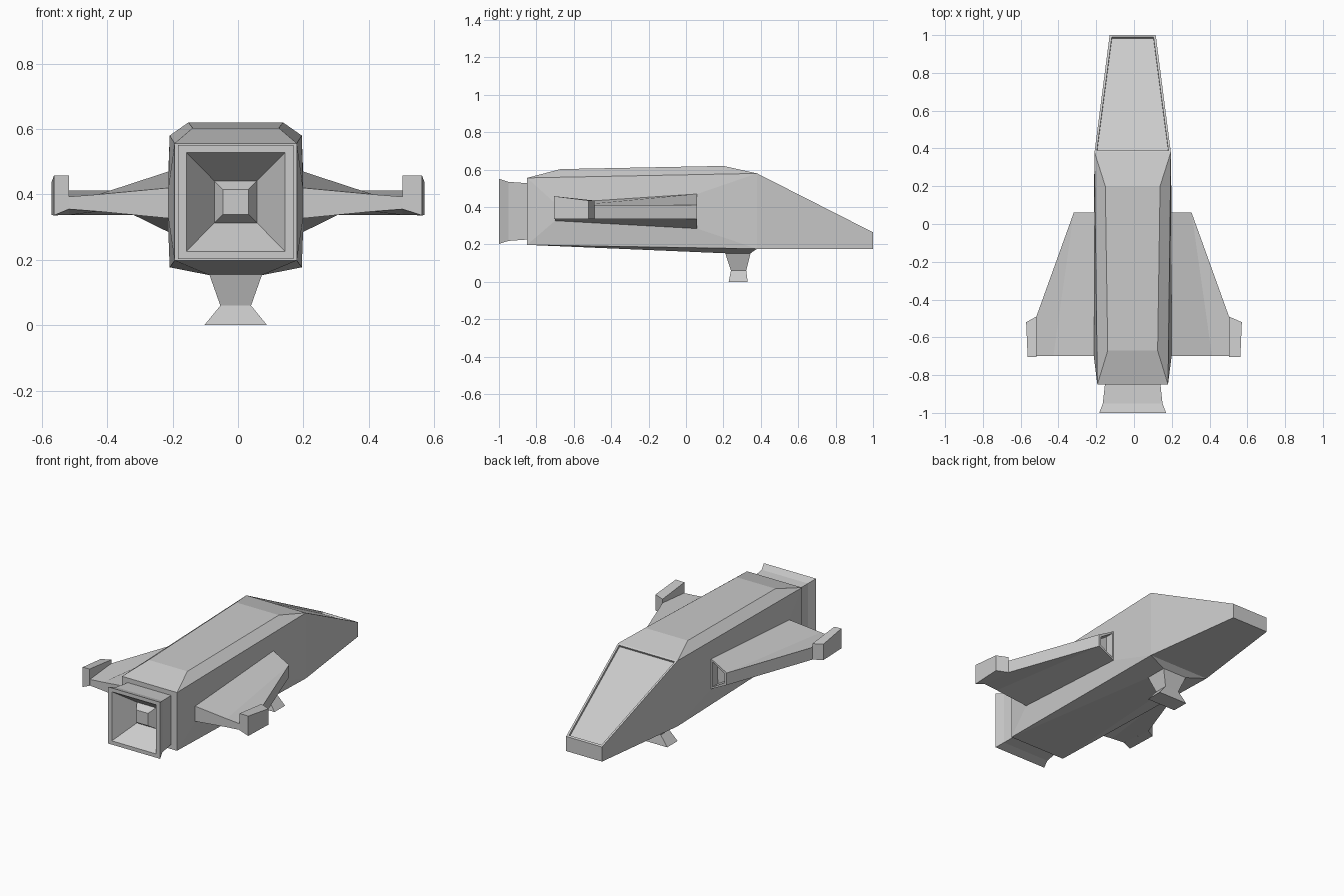
import bpy
import bmesh

cube = bpy.data.objects.get("Cube")
if cube:
    bpy.data.objects.remove(cube, do_unlink=True)

SHIFT = -0.007  # the hull sits slightly off the wing tips' centre line

grey = bpy.data.materials.new("hull grey")
grey.use_nodes = True
colour = (0.6, 0.6, 0.6, 1)
grey.diffuse_color = colour
grey.node_tree.nodes["Principled BSDF"].inputs["Base Color"].default_value = colour


def loft(name, rings, recess=None, frame=0.02, depth=0.02):
    """Join four-cornered rings into a closed solid; optionally sink a framed panel."""
    bm = bmesh.new()
    loops = [[bm.verts.new((x + SHIFT, y, z)) for x, y, z in ring] for ring in rings]
    for a, b in zip(loops, loops[1:]):
        for i in range(4):
            j = (i + 1) % 4
            bm.faces.new((a[i], a[j], b[j], b[i]))
    bm.faces.new(loops[0][::-1])
    bm.faces.new(loops[-1])
    bmesh.ops.recalc_face_normals(bm, faces=bm.faces)
    if recess:
        bm.normal_update()
        faces = [f for f in bm.faces if recess(f)]
        bmesh.ops.inset_individual(bm, faces=faces, thickness=frame)
        bmesh.ops.inset_individual(bm, faces=faces, thickness=0.001, depth=-depth)
    mesh = bpy.data.meshes.new(name)
    bm.to_mesh(mesh)
    bm.free()
    mesh.materials.append(grey)
    obj = bpy.data.objects.new(name, mesh)
    bpy.context.collection.objects.link(obj)
    return obj


def upright(y, half, low, high):
    """Rectangle across the hull, facing along its length."""
    return [(-half, y, low), (half, y, low), (half, y, high), (-half, y, high)]


def level(back, front):
    """Trapezium lying flat; each end is (half width, y, z)."""
    (a, ya, za), (b, yb, zb) = back, front
    return [(-a, ya, za), (a, ya, za), (b, yb, zb), (-b, yb, zb)]


def rib(s, front, back):
    """Wing section; each end is (x, y, low, high)."""
    (a, ya, la, ha), (b, yb, lb, hb) = front, back
    return [(s * a, ya, la), (s * a, ya, ha), (s * b, yb, hb), (s * b, yb, lb)]


# Main body and wedge nose with a sunken windscreen
loft("hull", [upright(-0.85, 0.187, 0.198, 0.556),
              upright(0.38, 0.202, 0.177, 0.58),
              upright(1.0, 0.122, 0.175, 0.265)],
     recess=lambda f: f.normal.z > 0.5 and f.calc_center_median().y > 0.5,
     frame=0.017, depth=0.012)

# Bevelled roof
loft("roof", [level((0.187, -0.85, 0.556), (0.202, 0.38, 0.58)),
              level((0.132, -0.67, 0.603), (0.145, 0.2, 0.62))])

# Belly tapering down into a flared landing leg
loft("belly_and_leg", [level((0.187, -0.85, 0.198), (0.202, 0.38, 0.177)),
                       level((0.08, 0.21, 0.153), (0.08, 0.345, 0.153)),
                       level((0.047, 0.24, 0.06), (0.047, 0.322, 0.06)),
                       level((0.096, 0.228, 0), (0.096, 0.33, 0))])

# Square engine bell with a hollow funnel and a blunt core
MID = 0.377
engine = [(-0.84, 0.146, 0.15), (-0.95, 0.158, 0.158), (-1, 0.177, 0.174),
          (-1, 0.151, 0.151), (-0.88, 0.065, 0.064), (-0.92, 0.039, 0.038)]
loft("engine", [upright(y, w, MID - h, MID + h) for y, w, h in engine])

# Wings with front intakes, and upturned tip fins
for side, s in (("left", 1), ("right", -1)):
    loft(side + "_wing", [
        rib(s, (0.202, 0.38, 0.177, 0.58), (0.187, -0.85, 0.198, 0.556)),
        rib(s, (0.206, 0.06, 0.285, 0.47), (0.206, -0.7, 0.327, 0.42)),
        rib(s, (0.312, 0.06, 0.337, 0.412), (0.42, -0.7, 0.348, 0.4)),
        rib(s, (0.51, -0.49, 0.337, 0.412), (0.51, -0.7, 0.355, 0.393))],
        recess=lambda f: f.normal.y > 0.95 and f.calc_center_median().y > 0,
        frame=0.018, depth=0.05)
    outer = 0.571 - s * SHIFT
    fin_rings = []
    for inner_z, outer_z, front_z in ((0.355, 0.336, 0.337), (0.458, 0.458, 0.435)):
        fin_rings.append([(s * 0.51, -0.703, inner_z), (s * (outer - 0.008), -0.705, outer_z),
                          (s * outer, -0.52, front_z), (s * 0.51, -0.49, front_z)])
    loft(side + "_wing_fin", fin_rings)
